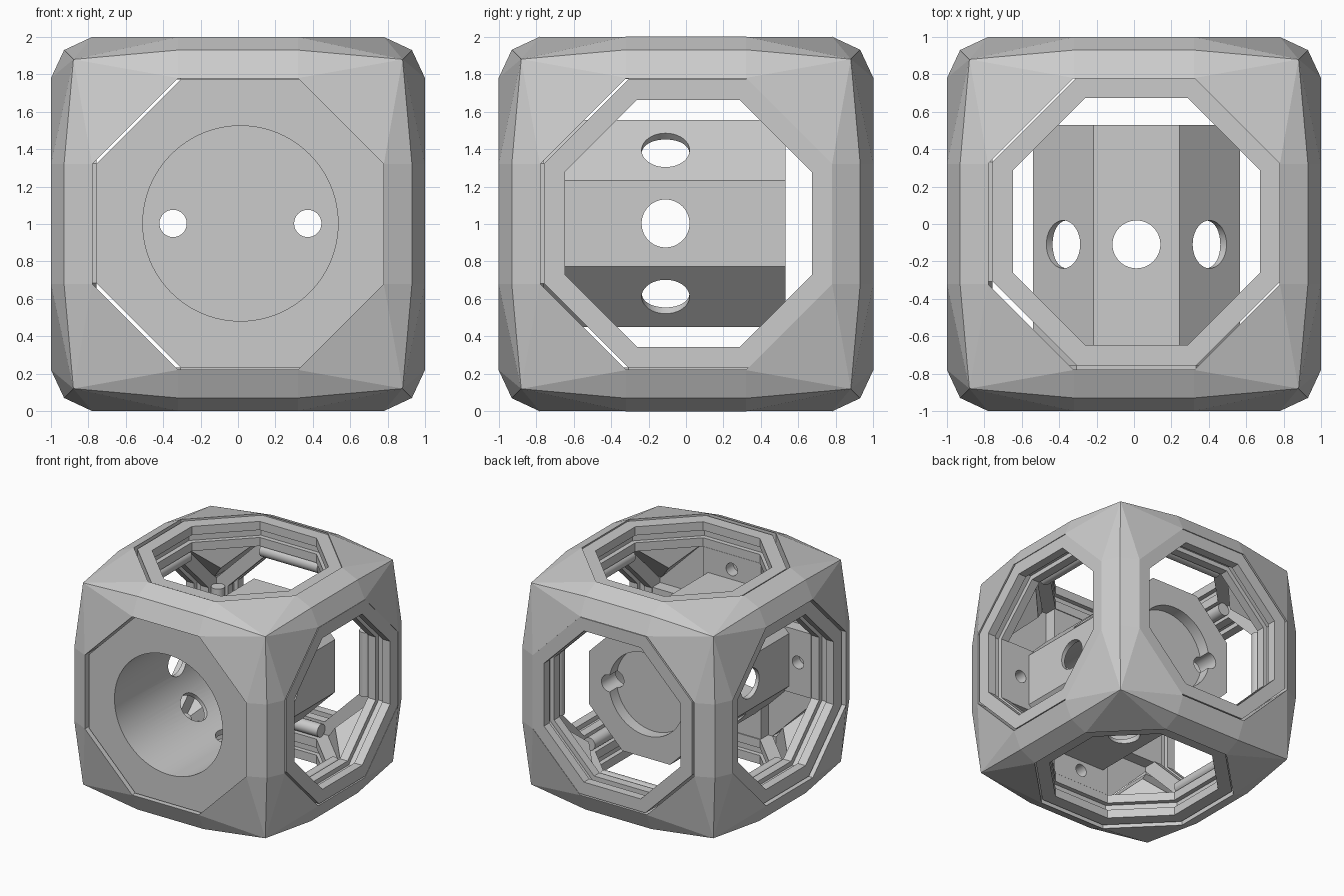
import bpy, bmesh, math
from itertools import product
from mathutils import Matrix, Vector

if "Cube" in bpy.data.objects:
    bpy.data.objects.remove(bpy.data.objects["Cube"])

R = Matrix.Rotation
H = math.pi / 2
TO_X, TO_Y, TO_Z = R(H, 4, 'Y'), R(-H, 4, 'X'), Matrix.Identity(4)
INSERT_AT = Vector((0.013, 0.013, 1.003))   # the insert sits slightly off-centre


def make(name, bm, loc=(0, 0, 0)):
    bmesh.ops.recalc_face_normals(bm, faces=bm.faces[:])
    me = bpy.data.meshes.new(name)
    bm.to_mesh(me)
    bm.free()
    ob = bpy.data.objects.new(name, me)
    ob.location = loc
    bpy.context.collection.objects.link(ob)
    return ob


def octagon(r):
    c = r * 0.415
    return [(r, -c), (r, c), (c, r), (-c, r), (-r, c), (-r, -c), (-c, -r), (c, -r)]


def octa_prism(name, r, a, b, rot, loc):
    """Octagonal prism along local z from a to b, turned by rot."""
    bm = bmesh.new()
    lo = [bm.verts.new(rot @ Vector((x, y, a))) for x, y in octagon(r)]
    hi = [bm.verts.new(rot @ Vector((x, y, b))) for x, y in octagon(r)]
    bm.faces.new(lo)
    bm.faces.new(hi)
    for i in range(8):
        j = (i + 1) % 8
        bm.faces.new((lo[i], lo[j], hi[j], hi[i]))
    return make(name, bm, loc)


def cylinder(name, r, length, centre, rot, loc, seg=48):
    bm = bmesh.new()
    bmesh.ops.create_cone(bm, cap_ends=True, segments=seg, radius1=r, radius2=r,
                          depth=length, matrix=Matrix.Translation(centre) @ rot)
    return make(name, bm, loc)


def box(name, size, centre, loc):
    bm = bmesh.new()
    bmesh.ops.create_cube(bm, size=1, matrix=Matrix.Translation(centre) @ Matrix.Diagonal((*size, 1)))
    return make(name, bm, loc)


def boolean(ob, other, op='DIFFERENCE'):
    m = ob.modifiers.new('bool', 'BOOLEAN')
    m.object, m.operation, m.solver = other, op, 'EXACT'
    bpy.context.view_layer.objects.active = ob
    bpy.ops.object.modifier_apply(modifier=m.name)
    bpy.data.objects.remove(other, do_unlink=True)


def smooth(ob):
    bpy.ops.object.select_all(action='DESELECT')
    ob.select_set(True)
    bpy.context.view_layer.objects.active = ob
    bpy.ops.object.shade_smooth_by_angle(angle=math.radians(25))


# Outer shell: convex faceted cube, bored by an octagon along each axis
pts = set()
for base in ((0.78, 0.32, 1), (0.32, 0.78, 1), (0.93, 0.32, 0.93),
             (0.93, 0.93, 0.32), (0.88, 0.88, 0.88)):
    for s in product((1, -1), repeat=3):
        p = [a * b for a, b in zip(base, s)]
        for k in range(3):
            pts.add(tuple(p[k:] + p[:k]))
bm = bmesh.new()
for p in sorted(pts):
    bm.verts.new(p)
bmesh.ops.convex_hull(bm, input=bm.verts[:])
bmesh.ops.dissolve_limit(bm, angle_limit=0.01, verts=bm.verts[:], edges=bm.edges[:])
shell = make('outer_shell', bm, (0, 0, 1))
for rot, r in ((TO_X, 0.777), (TO_Y, 0.778), (TO_Z, 0.779)):
    boolean(shell, octa_prism('cutter', r, -1.2, 1.2, rot, (0, 0, 1)))

# Grooved octagonal rings in every opening except the front
PROFILE = [(0.77, 0.985), (0.66, 0.985), (0.66, 0.91), (0.70, 0.91),
           (0.70, 0.845), (0.66, 0.845), (0.66, 0.77), (0.77, 0.77)]
for side, rot in (('right', TO_X), ('left', R(-H, 4, 'Y')), ('back', TO_Y),
                  ('top', TO_Z), ('bottom', R(math.pi, 4, 'X'))):
    bm = bmesh.new()
    loops = [[bm.verts.new(rot @ Vector((x, y, z))) for x, y in octagon(r)] for r, z in PROFILE]
    for a, b in zip(loops, loops[1:] + loops[:1]):
        for i in range(8):
            j = (i + 1) % 8
            bm.faces.new((a[i], a[j], b[j], b[i]))
    make(side + '_ring', bm, INSERT_AT)

# Round bars joining neighbouring rings
E = 0.715
bars = [((0, E, s * E), TO_X) for s in (1, -1)]
bars += [((s * E, 0, t * E), TO_Y) for s in (1, -1) for t in (1, -1)]
bars += [((s * E, E, 0), TO_Z) for s in (1, -1)]
for i, (c, rot) in enumerate(bars):
    smooth(cylinder('joining_bar_%d' % i, 0.055, 0.56, c, rot, INSERT_AT, 32))

# Front plate with four locking tabs and the octagonal cup behind it
cup = octa_prism('front_socket', 0.77, -0.99, -0.77, TO_Y, INSERT_AT)
boolean(cup, octa_prism('part', 0.553, -0.9, 0.517, TO_Y, INSERT_AT), 'UNION')
boolean(cup, box('part', (0.56, 0.16, 1.534), (0, -0.743, 0), INSERT_AT), 'UNION')
boolean(cup, box('part', (1.534, 0.162, 0.562), (0, -0.743, 0), INSERT_AT), 'UNION')

# Round bore, rear recess, pin holes, wall holes and tab holes
boolean(cup, cylinder('cutter', 0.522, 1.52, (0, -0.44, 0), TO_Y, INSERT_AT, 96))
boolean(cup, cylinder('cutter', 0.36, 0.2, (0, 0.515, 0), TO_Y, INSERT_AT, 64))
for s in (1, -1):
    boolean(cup, cylinder('cutter', 0.073, 0.6, (s * 0.36, 0.45, 0), TO_Y, INSERT_AT, 32))
for k in range(4):
    boolean(cup, cylinder('cutter', 0.128, 2, (0, -0.122, 0), R(k * math.pi / 4, 4, 'Y'), INSERT_AT))
for x, z in ((0.64, 0), (-0.64, 0), (0, 0.64), (0, -0.64)):
    boolean(cup, cylinder('cutter', 0.055, 0.2, (x, -0.66, z), TO_Y, INSERT_AT, 24))
smooth(cup)
